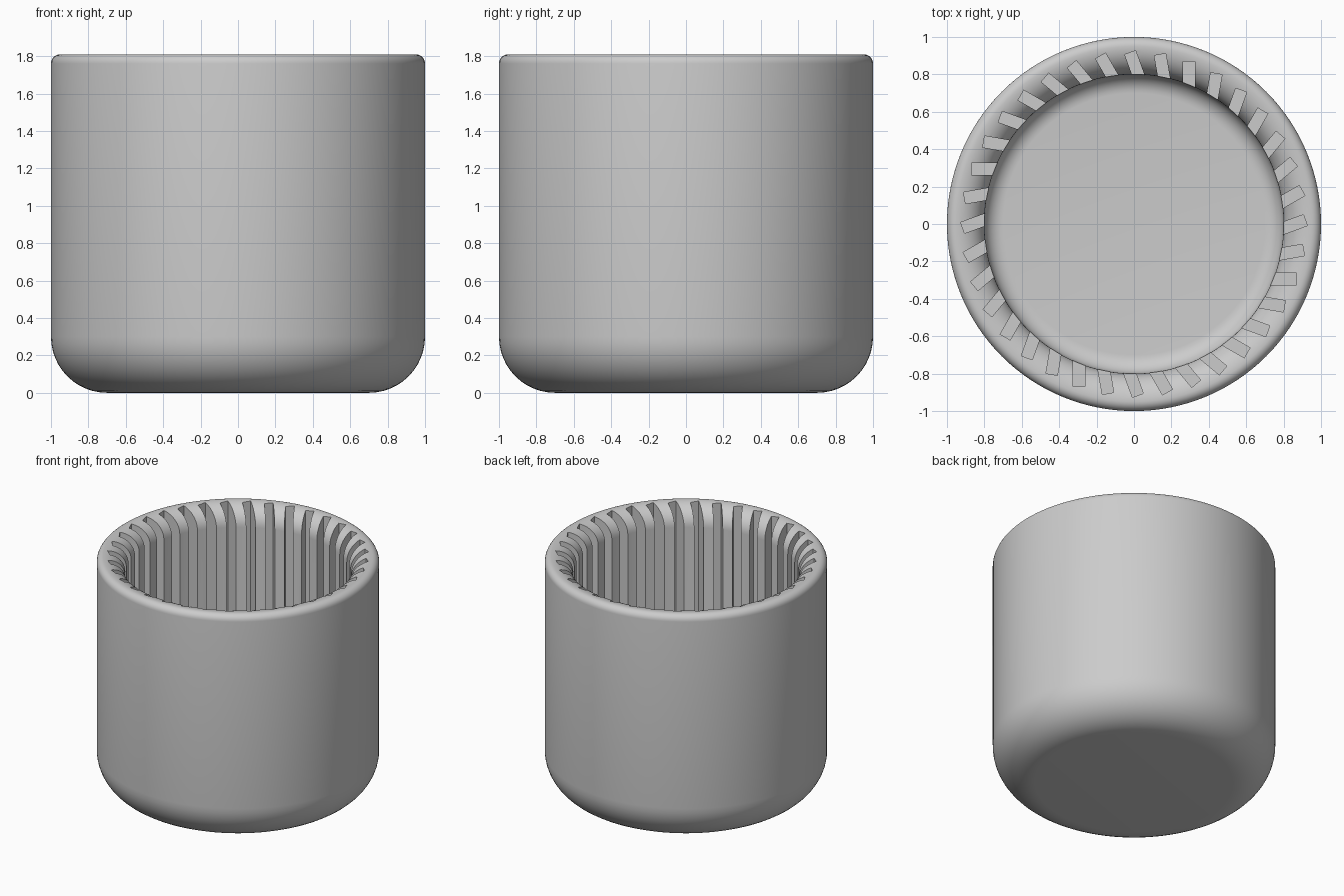
import bpy, bmesh, math
from mathutils import Matrix, Vector

if "Cube" in bpy.data.objects:
    bpy.data.objects.remove(bpy.data.objects["Cube"])

SEGMENTS = 128
GROOVES = 36
HEIGHT = 1.81

grey = bpy.data.materials.new("plain grey")
grey.diffuse_color = (0.6, 0.6, 0.6, 1)
grey.use_nodes = True
grey.node_tree.nodes["Principled BSDF"].inputs["Base Color"].default_value = grey.diffuse_color


def arc(cx, cz, r, a0, a1, n):
    """Points (radius, height) along an arc, angles in degrees."""
    return [(cx + r * math.cos(math.radians(a0 + (a1 - a0) * i / n)),
             cz + r * math.sin(math.radians(a0 + (a1 - a0) * i / n)))
            for i in range(n + 1)]


def make_object(name, bm):
    bmesh.ops.recalc_face_normals(bm, faces=bm.faces)
    mesh = bpy.data.meshes.new(name)
    bm.to_mesh(mesh)
    bm.free()
    mesh.materials.append(grey)
    obj = bpy.data.objects.new(name, mesh)
    bpy.context.collection.objects.link(obj)
    return obj


# Cup wall: rounded base, rounded rim, flared mouth and rounded inner floor
profile = (arc(0.7, 0.3, 0.3, -90, 0, 12)
           + arc(0.95, HEIGHT - 0.05, 0.05, 0, 90, 6)
           + arc(0.95, HEIGHT - 0.15, 0.15, 90, 180, 12)[1:]
           + arc(0.7, 0.3, 0.1, 0, -90, 8))
bm = bmesh.new()
rings = [[bm.verts.new((r * math.cos(2 * math.pi * i / SEGMENTS),
                        r * math.sin(2 * math.pi * i / SEGMENTS), z))
          for i in range(SEGMENTS)] for r, z in profile]
for low, high in zip(rings, rings[1:]):
    for i in range(SEGMENTS):
        j = (i + 1) % SEGMENTS
        bm.faces.new((low[i], low[j], high[j], high[i]))
bm.faces.new(rings[0])    # underside
bm.faces.new(rings[-1])   # inner floor
cup = make_object("cup", bm)

# Slanted vertical slots around the inner wall
bm = bmesh.new()
low_z, high_z = 0.302, 2.0
for k in range(GROOVES):
    place = (Matrix.Rotation(2 * math.pi * k / GROOVES, 4, 'Z')
             @ Matrix.Translation((0.86, 0, (low_z + high_z) / 2))
             @ Matrix.Rotation(math.radians(20), 4, 'Z')
             @ Matrix.Translation((-0.02, 0, 0))
             @ Matrix.Diagonal(Vector((0.16, 0.062, high_z - low_z, 1))))
    bmesh.ops.create_cube(bm, size=1, matrix=place)
cutter = make_object("groove_cutter", bm)
cutter.hide_render = True

cut = cup.modifiers.new("grooves", 'BOOLEAN')
cut.operation = 'DIFFERENCE'
cut.solver = 'EXACT'
cut.object = cutter
bpy.context.view_layer.objects.active = cup
cup.select_set(True)
bpy.ops.object.modifier_apply(modifier=cut.name)
bpy.data.objects.remove(cutter)

bpy.ops.object.shade_smooth_by_angle(angle=math.radians(30))
